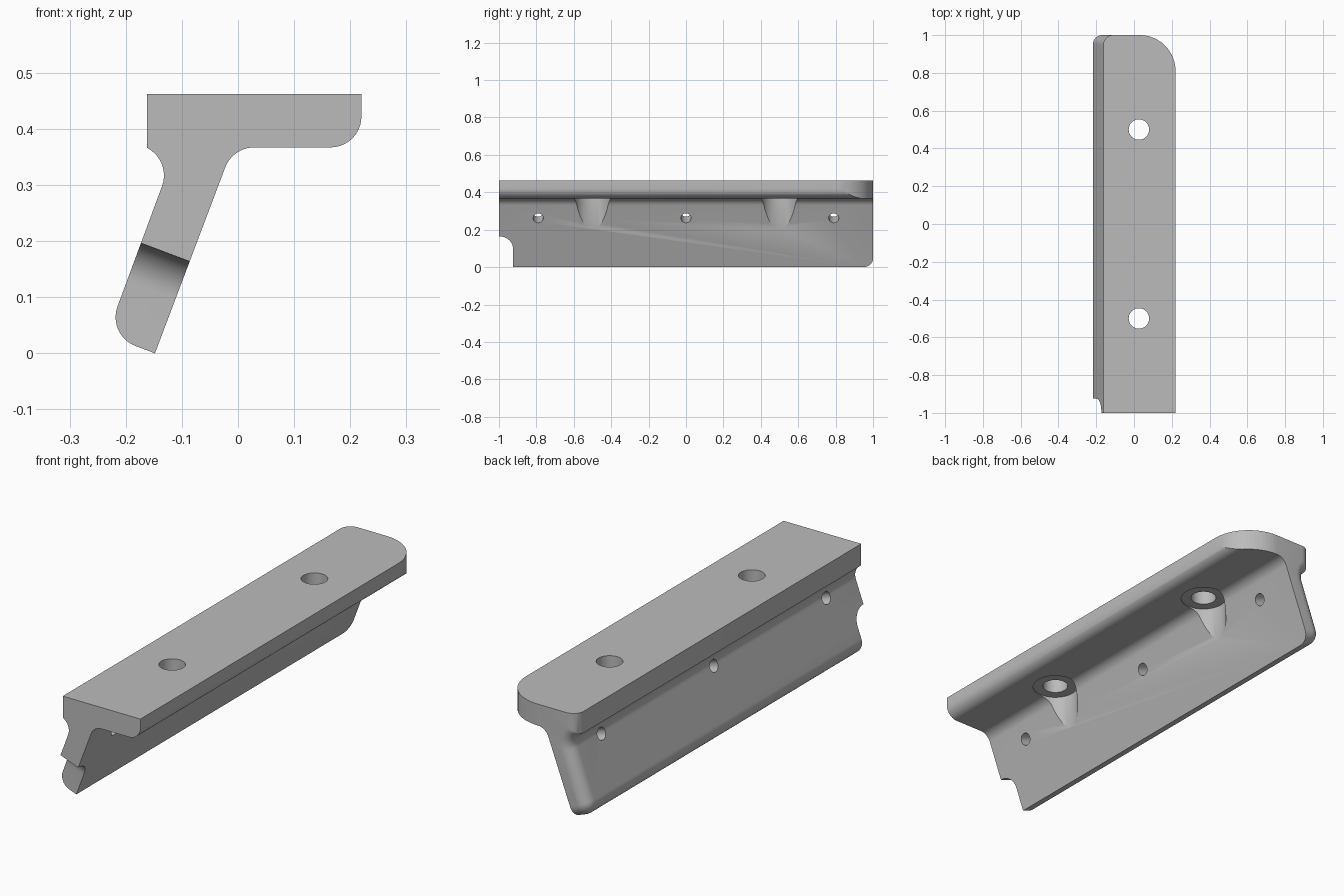
import bpy, bmesh
from math import sin, cos, radians, pi
from mathutils import Vector, Matrix

cube = bpy.data.objects.get("Cube")
if cube:
    bpy.data.objects.remove(cube, do_unlink=True)

grey = bpy.data.materials.new("plain grey")
grey.use_nodes = True
grey.diffuse_color = (0.5, 0.5, 0.5, 1)
grey.node_tree.nodes["Principled BSDF"].inputs["Base Color"].default_value = (0.5, 0.5, 0.5, 1)


def arc(cx, cy, r, a0, a1, n=10):
    """Points on an arc, angles in degrees."""
    angles = [radians(a0 + (a1 - a0) * i / n) for i in range(n + 1)]
    return [(cx + r * cos(a), cy + r * sin(a)) for a in angles]


def loft(name, rings):
    """Closed solid through rings of equal point count."""
    bm = bmesh.new()
    loops = [[bm.verts.new(p) for p in ring] for ring in rings]
    for a, b in zip(loops, loops[1:]):
        for i in range(len(a)):
            j = (i + 1) % len(a)
            bm.faces.new((a[i], a[j], b[j], b[i]))
    bm.faces.new(loops[0])
    bm.faces.new(loops[-1])
    bmesh.ops.recalc_face_normals(bm, faces=bm.faces)
    mesh = bpy.data.meshes.new(name)
    bm.to_mesh(mesh)
    bm.free()
    obj = bpy.data.objects.new(name, mesh)
    bpy.context.collection.objects.link(obj)
    mesh.materials.append(grey)
    return obj


def rod(name, start, end, r):
    """Cylinder between two points."""
    start, end = Vector(start), Vector(end)
    turn = (end - start).to_track_quat('Z', 'Y')
    circle = [turn @ Vector((x, y, 0)) for x, y in arc(0, 0, r, 0, 360, 40)[:-1]]
    return loft(name, [[p + start for p in circle], [p + end for p in circle]])


def cut(obj, cutter):
    """Subtract the cutter and discard it."""
    cutter.hide_render = True
    mod = obj.modifiers.new("cut", 'BOOLEAN')
    mod.operation = 'DIFFERENCE'
    mod.solver = 'EXACT'
    mod.object = cutter
    bpy.context.view_layer.objects.active = obj
    bpy.ops.object.modifier_apply(modifier=mod.name)
    bpy.data.objects.remove(cutter, do_unlink=True)


# Leg frame: up along the leg, and outward across its thickness
tilt = radians(20.7)
up = Vector((sin(tilt), cos(tilt)))
out = Vector((-cos(tilt), sin(tilt)))
toe = Vector((-0.148, 0.0))
wall_x, top_z, under_z, thick, r = -0.162, 0.462, 0.367, 0.092, 0.055

# Outer side of the section, each point with its inward normal
outer = [(Vector((wall_x, top_z)), Vector((1, 0)))]
neck = Vector((-0.187, 0.317))
for p in arc(*neck, r, 64, -20.7):
    p = Vector(p)
    outer.append((p, (p - neck).normalized()))
toe_centre = toe + out * (thick - r) + up * r
for p in arc(*toe_centre, r, 159.3, 249.3):
    p = Vector(p)
    outer.append((p, (toe_centre - p).normalized()))
outer.append((toe, up))

# Inner side of the section: fillet under the plate, rounded plate edge
corner_x = toe.x + under_z * up.x / up.y
inner = arc(corner_x + 0.692 * r, under_z - r, r, 159.3, 90)
inner += arc(0.22 - r, under_z + r, r, -90, 0)
inner.append((0.22, top_z))


def section(y, inset):
    ring = []
    for p, n in outer:
        q = p + n * inset
        if p.y > 0.29:
            q.x = max(q.x, wall_x + inset) if p.y > under_z - 0.03 else q.x
        ring.append((q.x, y, q.y))
    return ring + [(x, y, z) for x, z in inner]


# Bracket body with its outer edge rolled over at the back end
roll = 0.05
rings = [section(-1, 0)]
for i in range(9):
    a = i / 8 * pi / 2
    rings.append(section(1 - roll + roll * sin(a), roll * (1 - cos(a))))
body = loft("angled_bracket", rings)

# Large rounded corner of the plate
curve = arc(0.03, 0.81, 0.19, 0, 90, 16)
shape = [(0.3, 0.81)] + curve + [(0.03, 1.1), (0.3, 1.1)]
cut(body, loft("corner_cutter", [[(x, y, z) for x, y in shape] for z in (0.34, 0.6)]))

# Notch at the front end of the leg
shape = [(-1.1, -0.1), (-0.925, -0.1)] + arc(-0.995, 0.105, 0.07, 0, 90) + [(-1.1, 0.175)]
rings = []
for side in (-0.1, 0.2):
    base = [(y, toe + up * u + out * side) for y, u in shape]
    rings.append([(p.x, y, p.y) for y, p in base])
cut(body, loft("notch_cutter", rings))

# Screw holes through the plate, with clearance grooves down the leg
for y in (-0.5, 0.5):
    cut(body, rod("groove_cutter", (0.026, y, 0.1), (0.026, y, 0.371), 0.097))
    cut(body, rod("screw_cutter", (0.026, y, 0.2), (0.026, y, 0.6), 0.054))

# Small holes straight through the leg
for y in (-0.79, 0, 0.79):
    a = toe + up * 0.28 - out * 0.06
    b = toe + up * 0.28 + out * 0.16
    cut(body, rod("pin_cutter", (a.x, y, a.y), (b.x, y, b.y), 0.027))

# Smooth rounded areas, keep hard edges
bpy.ops.object.select_all(action='DESELECT')
body.select_set(True)
bpy.context.view_layer.objects.active = body
bpy.ops.object.shade_smooth_by_angle()
